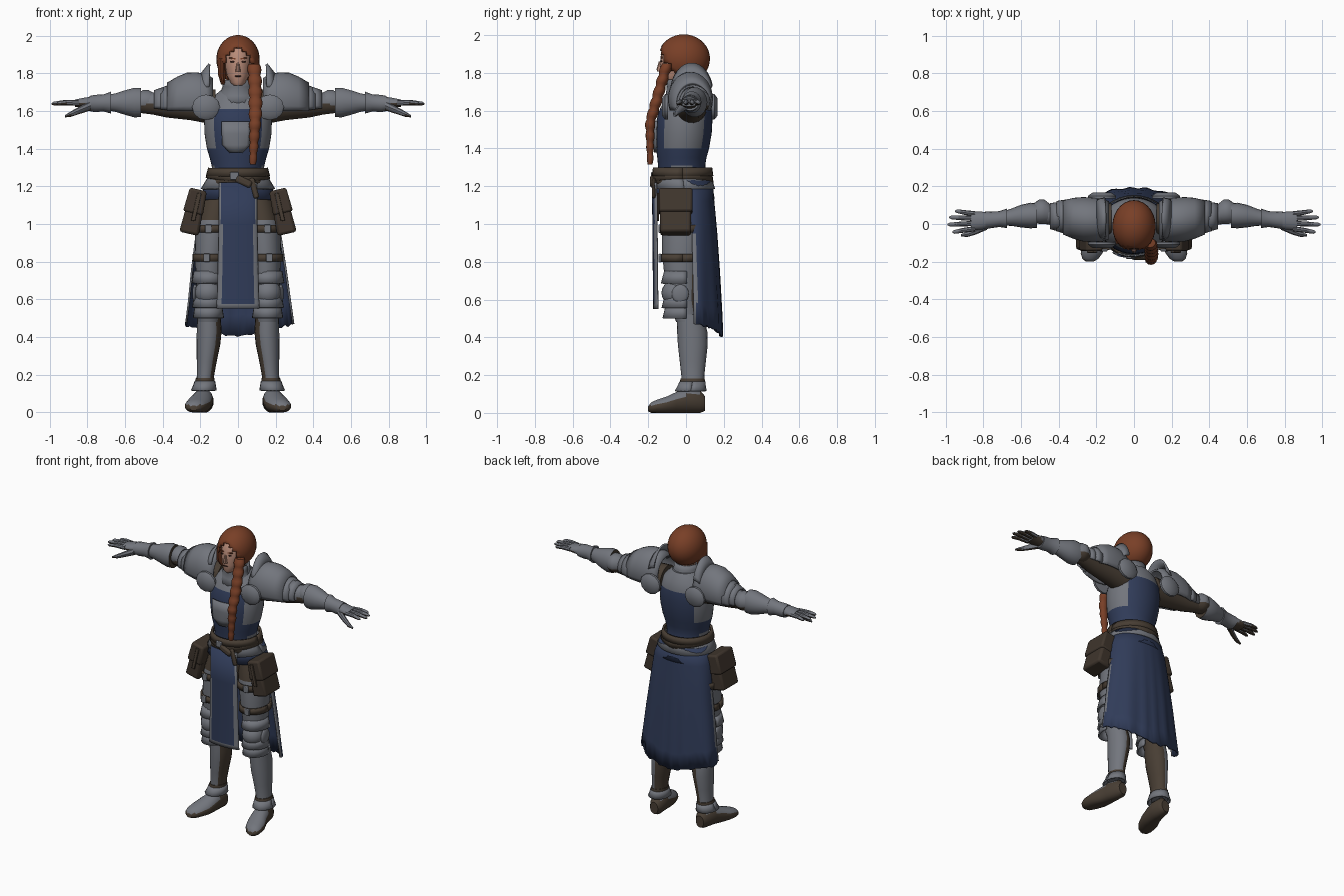
import bpy, bmesh, math, random
from mathutils import Matrix, Vector
random.seed(4)


def material(name, r, g, b):
    m = bpy.data.materials.new(name)
    m.diffuse_color = (r, g, b, 1)
    return m


STEEL = material("steel", .17, .18, .205)
BLUE = material("blue_cloth", .03, .045, .10)
BROWN = material("brown_leather", .065, .048, .034)
POUCH = material("dark_leather", .05, .036, .026)
HAIR = material("red_hair", .19, .05, .02)
SKIN = material("skin", .48, .26, .19)
DARK = material("dark_features", .05, .02, .015)


def finish(name, bm, mat, mirror=False, thick=0, bevel=0):
    bmesh.ops.recalc_face_normals(bm, faces=bm.faces)
    me = bpy.data.meshes.new(name)
    bm.to_mesh(me)
    bm.free()
    ob = bpy.data.objects.new(name, me)
    bpy.context.collection.objects.link(ob)
    me.materials.append(mat)
    if thick:
        s = ob.modifiers.new("thickness", 'SOLIDIFY')
        s.thickness, s.offset = thick, 0
    if bevel:
        b = ob.modifiers.new("bevel", 'BEVEL')
        b.width, b.segments = bevel, 2
    if mirror:
        ob.modifiers.new("mirror", 'MIRROR')
    return ob


def loft(name, rings, mat, axis='z', n=16, arc=None, mirror=False, thick=0):
    """Elliptical rings (t, centre a, centre b, radius a, radius b) along an axis; arc makes an open shell."""
    bm = bmesh.new()
    a0, a1 = [math.radians(d) for d in (arc or (0, 360))]
    count = n + 1 if arc else n
    rows = []
    for t, ca, cb, ra, rb in rings:
        row = []
        for i in range(count):
            w = a0 + (a1 - a0) * i / n
            a, b = ca + ra * math.cos(w), cb + rb * math.sin(w)
            row.append(bm.verts.new({'z': (a, b, t), 'x': (t, a, b), 'y': (a, t, b)}[axis]))
        rows.append(row)
    for r, s in zip(rows, rows[1:]):
        for i in range(n):
            j = (i + 1) % count
            bm.faces.new((r[i], r[j], s[j], s[i]))
    if not arc:
        bm.faces.new(rows[0])
        bm.faces.new(rows[-1])
    return finish(name, bm, mat, mirror, thick)


def box(name, loc, size, mat, rot=0, axis='Y', bevel=.012, mirror=False, taper=1):
    bm = bmesh.new()
    bmesh.ops.create_cube(bm, size=1)
    for v in bm.verts:
        if v.co.z > 0:
            v.co.x *= taper
    m = Matrix.Translation(loc) @ Matrix.Rotation(math.radians(rot), 4, axis) @ Matrix.Diagonal((*size, 1))
    bm.transform(m)
    return finish(name, bm, mat, mirror, bevel=bevel)


def ball(name, loc, size, mat, mirror=False):
    bm = bmesh.new()
    bmesh.ops.create_uvsphere(bm, u_segments=16, v_segments=10, radius=1)
    bm.transform(Matrix.Translation(loc) @ Matrix.Diagonal((*size, 1)))
    return finish(name, bm, mat, mirror)


def paint(ob, mat, rule):
    ob.data.materials.append(mat)
    k = len(ob.data.materials) - 1
    for p in ob.data.polygons:
        if rule(p.center, p.normal):
            p.material_index = k


# head, neck and facial features
loft("head", [(1.735, 0, -.095, .022, .03), (1.75, 0, -.08, .042, .055), (1.79, 0, -.057, .06, .08),
              (1.84, 0, -.045, .07, .094), (1.89, 0, -.04, .072, .094), (1.94, 0, -.03, .06, .08),
              (1.97, 0, -.02, .03, .05)], SKIN, n=20)
loft("neck", [(1.66, 0, 0, .055, .06), (1.78, 0, -.02, .05, .055)], SKIN)
loft("nose", [(1.808, 0, -.137, .014, .016), (1.818, 0, -.138, .013, .018), (1.86, 0, -.132, .006, .012)], SKIN, n=8)
ball("eye", (.029, -.130, 1.862), (.013, .005, .005), DARK, True)
box("eyebrow", (.03, -.129, 1.88), (.034, .009, .007), HAIR, rot=-10, bevel=0, mirror=True)
ball("mouth", (0, -.137, 1.785), (.02, .005, .004), DARK)

# hair shell with a face opening, and the long braid
bm = bmesh.new()
bmesh.ops.create_uvsphere(bm, u_segments=28, v_segments=18, radius=1)
bm.transform(Matrix.Translation((0, -.012, 1.875)) @ Matrix.Diagonal((.108, .132, .122, 1)))


def in_face(c):
    return c.y < -.05 and (c.x / .075) ** 2 + ((c.z - 1.82) / .115) ** 2 < 1


cut = [f for f in bm.faces if in_face(f.calc_center_median()) or f.calc_center_median().z < 1.775]
bmesh.ops.delete(bm, geom=cut, context='FACES')
finish("hair", bm, HAIR, thick=.014)
loft("side_hair", [(1.74, -.078, -.04, .012, .03), (1.79, -.085, -.055, .02, .05),
                   (1.88, -.085, -.05, .02, .06)], HAIR, n=10)
braid = []
for i in range(37):
    f = i / 36
    y = -.10 - .09 * min(1, f * 1.7)
    r = (.036 - .018 * max(0, f - .45) / .55) * (.82 + .22 * abs(math.sin(i * math.pi / 4)))
    braid.append((1.85 - .535 * f, .085 + .008 * math.sin(f * 4), y, r, r * .85))
loft("braid", braid, HAIR, n=12)

# breastplate with the cloth tabard over it
torso_z = [(1.18, .17, .14, -.01), (1.27, .135, .125, -.02), (1.31, .14, .125, -.023), (1.35, .15, .13, -.022),
           (1.40, .165, .14, -.018), (1.48, .178, .148, -.012), (1.55, .18, .148, -.008), (1.61, .172, .138, 0),
           (1.67, .14, .115, .01), (1.72, .08, .08, .01)]
torso = loft("torso", [(z, 0, cy, rx, ry) for z, rx, ry, cy in torso_z], STEEL, n=40)
paint(torso, BLUE, lambda c, n: 1.3 < c.z < 1.4 or (abs(c.x) < .125 and c.z < 1.61))
emblem = loft("chest_plate", [(1.545, 0, -.01, .186, .158), (1.48, 0, -.013, .186, .158), (1.42, 0, -.017, .178, .153),
                              (1.38, 0, -.019, .165, .146)], STEEL, arc=(246, 294), n=8, thick=.008)
for v in emblem.data.vertices:
    v.co.x = v.co.x * (.5 if v.co.z < 1.4 else 1) - .01
loft("gorget", [(1.64, 0, 0, .13, .115), (1.68, 0, -.005, .095, .095), (1.73, 0, -.015, .076, .082),
                (1.765, 0, -.02, .08, .085)], STEEL, n=24, arc=(0, 360), thick=.012)

# hips: fauld, cloth skirt, pelvis, belts
loft("pelvis", [(.98, 0, 0, .12, .09), (1.08, 0, 0, .165, .115), (1.2, 0, -.01, .16, .125)], BROWN, n=24)
loft("hip_cloth", [(1.23, 0, -.01, .16, .14), (1.13, 0, -.005, .198, .152)], BLUE, n=32, arc=(0, 360), thick=.01)
loft("fauld", [(1.27, 0, -.015, .142, .137), (1.23, 0, -.015, .165, .15), (1.185, 0, -.01, .192, .158)],
     STEEL, n=32, arc=(0, 360), thick=.012)
for name, z, tilt in (("waist_belt", 1.275, 0), ("cross_belt_left", 1.245, 7), ("cross_belt_right", 1.24, -7)):
    b = loft(name, [(-.022, 0, -.018, .164, .156), (.022, 0, -.018, .152, .15)], BROWN, n=32, arc=(0, 360), thick=.014)
    b.data.transform(Matrix.Translation((0, 0, z)) @ Matrix.Rotation(math.radians(tilt), 4, 'Y'))
box("belt_knot", (.03, -.175, 1.225), (.09, .03, .04), BROWN, rot=25)
box("belt_end", (.085, -.17, 1.19), (.03, .02, .11), BROWN, rot=-15)
box("belt_buckle", (-.02, -.178, 1.255), (.045, .014, .04), STEEL, bevel=.004)

# hanging front panel with trimmed border
panel = loft("front_panel", [(1.22, 0, -.155, .098, .022), (1.0, 0, -.152, .10, .022), (.75, 0, -.15, .105, .022),
                             (.575, 0, -.148, .11, .022), (.55, 0, -.148, .112, .022)],
             BLUE, n=14, arc=(180, 360), thick=.008)
paint(panel, STEEL, lambda c, n: abs(c.x) > .086 or c.z < .575)

# rear skirt with folds and a ragged hem
cape = loft("rear_skirt", [(1.23, 0, .01, .165, .125), (1.12, 0, .03, .2, .115), (.95, 0, .04, .222, .12),
                           (.75, 0, .045, .25, .128), (.58, 0, .05, .27, .135), (.47, 0, .05, .285, .138)],
            BLUE, n=40, arc=(-4, 184), thick=.01)
for v in cape.data.vertices:
    drop = max(0, (1.15 - v.co.z) / .7)
    w = math.atan2(v.co.y - .05, v.co.x)
    fold = 1 + .035 * drop * math.cos(11 * w)
    v.co.x *= fold
    v.co.y = .05 + (v.co.y - .05) * fold
    if v.co.z < .6:
        v.co.z -= .065 * max(0, math.sin(w)) + random.uniform(-.008, .008)
paint(cape, STEEL, lambda c, n: c.y < .056 and c.z < 1.0)

# belt pouches
box("pouch", (.235, -.055, 1.06), (.105, .165, .23), POUCH, rot=-13, bevel=.015, mirror=True, taper=.8)
box("pouch_flap", (.225, -.055, 1.12), (.108, .178, .13), POUCH, rot=-13, bevel=.012, mirror=True, taper=.85)
box("pouch_strap", (.222, -.148, 1.09), (.022, .01, .15), BROWN, rot=-13, bevel=.003, mirror=True)

# legs
thigh = loft("thigh", [(1.15, .10, 0, .085, .10), (1.02, .13, -.01, .09, .115), (.96, .135, -.012, .092, .115),
                       (.85, .145, -.02, .085, .107), (.72, .15, -.022, .075, .092), (.6, .155, -.015, .065, .075),
                       (.48, .155, .01, .058, .062)], STEEL, n=20, mirror=True)
paint(thigh, BROWN, lambda c, n: c.z > 1.02 or n.y > .6 or n.x < -.85)
for z, cx, rx in ((.975, .137, .099), (.82, .147, .09)):
    loft("thigh_strap", [(z - .02, cx, -.02, rx, .112), (z + .02, cx, -.018, rx, .114)], BROWN, n=20,
         arc=(0, 360), mirror=True, thick=.012)
    box("strap_buckle", (cx + .02, -.138, z), (.035, .014, .045), STEEL, bevel=.004, mirror=True)
ball("knee_cop", (.158, -.055, .635), (.072, .075, .07), STEEL, True)
for z, s in ((.72, 1.0), (.59, .97), (.535, .92)):
    loft("knee_lame", [(z + .03, .157, -.02, .072 * s, .09 * s), (z - .035, .157, -.022, .084 * s, .105 * s)],
         STEEL, n=14, arc=(165, 375), mirror=True, thick=.012)
ball("knee_wing", (.228, -.03, .63), (.015, .045, .05), STEEL, True)
greave = loft("greave", [(.52, .155, .02, .062, .07), (.43, .153, .033, .066, .08), (.36, .157, .036, .063, .079),
                         (.27, .166, .036, .053, .069), (.2, .172, .036, .046, .061), (.12, .178, .036, .048, .06)],
              STEEL, n=20, mirror=True)
paint(greave, BROWN, lambda c, n: n.x < -.55 or (n.y > .75 and n.x < .1))
loft("ankle_cuff", [(.165, .176, .034, .05, .064), (.14, .178, .03, .056, .07), (.115, .182, .025, .064, .08)],
     STEEL, n=20, arc=(0, 360), mirror=True, thick=.01)
loft("ankle_band", [(.165, .176, .034, .052, .066), (.182, .174, .035, .05, .064)], BROWN, n=20, mirror=True)
foot = loft("foot", [(.1, .175, .05, .03, .04), (.075, .175, .058, .046, .06), (0, .185, .062, .054, .066),
                     (-.05, .195, .052, .06, .06), (-.1, .21, .04, .066, .048), (-.155, .225, .033, .058, .037),
                     (-.185, .232, .027, .042, .028), (-.2, .235, .022, .02, .014)], STEEL, axis='y', n=18, mirror=True)
for v in foot.data.vertices:
    v.co.z = max(v.co.z, 0 if v.co.z < .012 else v.co.z)
paint(foot, BROWN, lambda c, n: n.z < .45 or c.y > .05)

# shoulders
loft("pauldron", [(.135, .02, 1.66, .095, .11), (.17, .02, 1.66, .108, .13), (.22, .022, 1.66, .112, .14),
                  (.27, .025, 1.66, .112, .138), (.32, .03, 1.655, .103, .122), (.375, .035, 1.645, .085, .1)],
     STEEL, axis='x', n=20, arc=(-25, 205), mirror=True, thick=.012)
for x, r in ((.36, .092), (.395, .078)):
    loft("shoulder_lame", [(x, .038, 1.645, r * .95, r), (x + .05, .042, 1.642, r * .82, r * .82)], STEEL, axis='x',
         n=18, arc=(-25, 205), mirror=True, thick=.01)
loft("neck_guard", [(.195, .03, 1.68, .10, .115), (.175, .03, 1.69, .105, .13), (.152, .03, 1.69, .11, .16)], STEEL,
     axis='x', n=16, arc=(15, 165), mirror=True, thick=.012)
for name, y, d in (("front_armpit_plate", -.095, -1), ("rear_armpit_plate", .135, 1)):
    loft(name, [(y, .17, 1.62, .074, .068), (y + .015 * d, .17, 1.62, .074, .068), (y + .032 * d, .17, 1.62, .05, .046)],
         STEEL, axis='y', n=12, mirror=True)

# arms
arm = loft("upper_arm", [(.12, .025, 1.62, .085, .095), (.25, .03, 1.63, .075, .08), (.38, .04, 1.635, .06, .07),
                         (.45, .05, 1.64, .054, .06), (.55, .058, 1.643, .045, .05)], STEEL, axis='x', n=18, mirror=True)
paint(arm, BROWN, lambda c, n: n.z < -.15 or c.x < .3)
elbow = loft("elbow_guard", [(.445, .055, 1.645, .05, .05), (.475, .065, 1.65, .064, .062), (.505, .065, 1.65, .064, .062),
                             (.535, .058, 1.645, .05, .05)], STEEL, axis='x', n=18, mirror=True)
paint(elbow, BROWN, lambda c, n: n.z < -.4)
vam = loft("forearm_guard", [(.515, .045, 1.645, .066, .078), (.55, .045, 1.645, .068, .08), (.6, .042, 1.645, .06, .066),
                             (.65, .036, 1.645, .046, .05), (.69, .03, 1.645, .038, .042)], STEEL, axis='x', n=18,
           mirror=True)
paint(vam, BROWN, lambda c, n: c.x < .52)
loft("gauntlet_cuff", [(.675, .03, 1.645, .052, .058), (.715, .026, 1.643, .042, .045), (.76, .022, 1.64, .044, .046),
                       (.79, .02, 1.64, .048, .04)], STEEL, axis='x', n=16, mirror=True)


def palm_side(ob):
    paint(ob, BROWN, lambda c, n: n.z < -.35)


palm_side(loft("palm", [(.77, .02, 1.643, .04, .034), (.81, .018, 1.643, .048, .03), (.865, .015, 1.642, .05, .02)],
               STEEL, axis='x', n=14, mirror=True))
for name, y0, y1, tip in (("index_finger", -.025, -.042, .965), ("middle_finger", .003, -.003, .99),
                          ("ring_finger", .03, .035, .982), ("little_finger", .054, .068, .95)):
    palm_side(loft(name, [(.845, y0, 1.643, .014, .016), ((.85 + tip) / 2, (y0 + y1) / 2, 1.645, .013, .014),
                          (tip - .012, y1, 1.64, .010, .010), (tip, y1, 1.638, .004, .004)],
                   STEEL, axis='x', n=8, mirror=True))
palm_side(loft("thumb", [(.78, -.005, 1.63, .025, .026), (.84, -.038, 1.605, .018, .02), (.885, -.055, 1.585, .014, .015),
                         (.92, -.06, 1.572, .006, .006)], STEEL, axis='x', n=8, mirror=True))

# smooth shading with sharp creases
for ob in bpy.context.scene.objects:
    ob.select_set(True)
    bpy.context.view_layer.objects.active = ob
bpy.ops.object.shade_smooth_by_angle(angle=math.radians(40))
